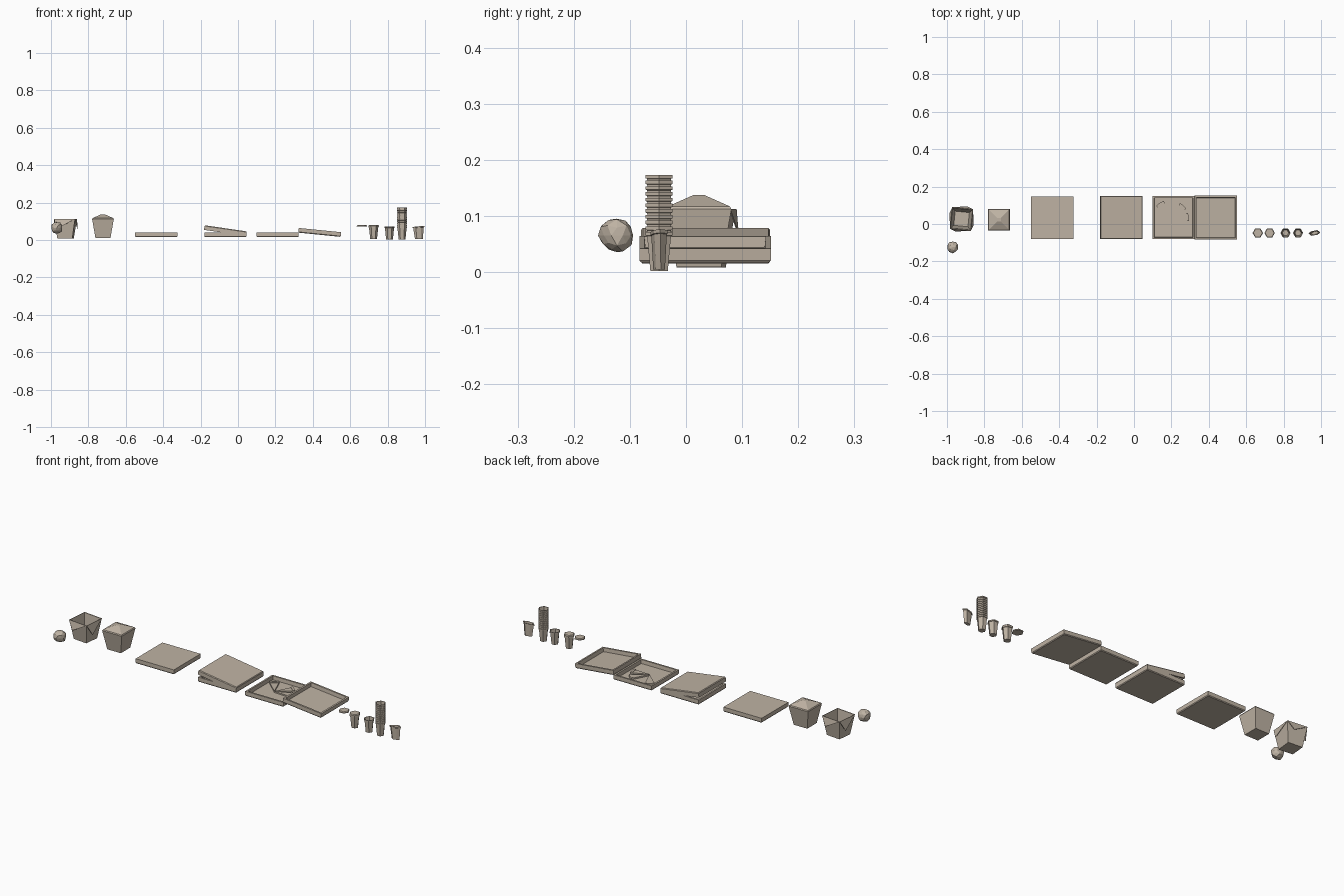
import bpy, bmesh, math, random
from mathutils import Vector

cube = bpy.data.objects.get("Cube")
if cube:
    bpy.data.objects.remove(cube, do_unlink=True)

paper = bpy.data.materials.new("kraft_paper")
paper.use_nodes = True
colour = (0.52, 0.45, 0.37, 1)
paper.diffuse_color = colour
paper.node_tree.nodes["Principled BSDF"].inputs["Base Color"].default_value = colour


def finish(name, bm, loc=(0, 0, 0), rot=(0, 0, 0), scale=(1, 1, 1)):
    bmesh.ops.recalc_face_normals(bm, faces=bm.faces)
    mesh = bpy.data.meshes.new(name)
    bm.to_mesh(mesh)
    bm.free()
    mesh.materials.append(paper)
    ob = bpy.data.objects.new(name, mesh)
    ob.location, ob.rotation_euler, ob.scale = loc, rot, scale
    bpy.context.collection.objects.link(ob)
    return ob


def loft(name, rings, sides, loc, **kw):
    """Stack of polygon rings (half width, z), capped at both ends."""
    bm = bmesh.new()
    turn = math.pi / 4 if sides == 4 else 0
    grow = math.sqrt(2) if sides == 4 else 1
    loops = []
    for r, z in rings:
        angles = [turn + math.tau * i / sides for i in range(sides)]
        loops.append([bm.verts.new((r * grow * math.cos(a), r * grow * math.sin(a), z)) for a in angles])
    for a, b in zip(loops, loops[1:]):
        for i in range(sides):
            j = (i + 1) % sides
            bm.faces.new((a[i], a[j], b[j], b[i]))
    bm.faces.new(loops[0])
    bm.faces.new(loops[-1])
    return finish(name, bm, loc, **kw)


def prism(name, points, height, loc, **kw):
    bm = bmesh.new()
    face = bm.faces.new([bm.verts.new((x, y, 0)) for x, y in points])
    top = bmesh.ops.extrude_face_region(bm, geom=[face])["geom"]
    bmesh.ops.translate(bm, vec=(0, 0, height), verts=[v for v in top if isinstance(v, bmesh.types.BMVert)])
    return finish(name, bm, loc, **kw)


# Flat square boxes: closed, ajar, and wide open
H = 0.0125
SOLID = [(0.11, -H), (0.113, 0.004 - H), (0.113, H)]
TRAY = [(0.112, -H), (0.115, 0.004 - H), (0.115, H), (0.106, H), (0.104, 0.005 - H)]
loft("closed_flat_box", SOLID, 4, (-0.437, 0.033, 0.028))
loft("ajar_box_base", TRAY, 4, (-0.0675, 0.035, 0.028), scale=(0.98, 1, 1))
loft("ajar_box_lid", TRAY, 4, (-0.0675, 0.035, 0.05), rot=(math.pi, 0.145, 0), scale=(0.99, 1, 1))
loft("open_box_base", TRAY, 4, (0.212, 0.034, 0.028), scale=(0.98, 1, 1))
loft("open_box_lid", TRAY, 4, (0.437, 0.034, 0.0405), rot=(0, 0.1, 0), scale=(0.99, 1.02, 1))

# Leftover slices sharing one centre
for n, (angle, length) in enumerate([(125, 0.11), (50, 0.1), (10, 0.095)]):
    arc = [math.radians(angle + d) for d in (-13, -5, 5, 13)]
    outline = [(0, 0)] + [(length * math.cos(a), length * math.sin(a)) for a in arc]
    prism(f"slice_{n + 1}", outline, 0.008, (0.2, 0.022, 0.02))
    crust = [(f * length * math.cos(a), f * length * math.sin(a))
             for f, side in ((1, arc), (0.88, arc[::-1])) for a in side]
    prism(f"slice_crust_{n + 1}", crust, 0.011, (0.2, 0.022, 0.02))

# Closed takeaway box with a folded pyramid top
loft("closed_takeaway_box", [(0.04, 0.01), (0.058, 0.112), (0.055, 0.117), (0.01, 0.137)],
     4, (-0.722, 0.023, 0))

# Open takeaway box, with loose triangular flaps
open_box = (-0.922, 0.027, 0)
loft("open_takeaway_box", [(0.04, 0.008), (0.056, 0.112), (0.054, 0.112), (0.038, 0.012)],
     4, open_box, rot=(0, 0, -0.1))
for n in range(4):
    bm = bmesh.new()
    drop = 0.055 if n % 2 == 0 else 0.045
    corners = [(0.056, -0.056, 0.112), (0.056, 0.056, 0.112), (0.068, -0.025, 0.112 - drop)]
    bm.faces.new([bm.verts.new(c) for c in corners])
    flap = finish(f"takeaway_flap_{n + 1}", bm, open_box, (0, 0, -0.1 + n * math.pi / 2))
    flap.modifiers.new("thickness", 'SOLIDIFY').thickness = 0.002

# Crumpled paper ball
random.seed(4)
bm = bmesh.new()
bmesh.ops.create_icosphere(bm, subdivisions=2, radius=0.032)
for v in bm.verts:
    v.co *= random.uniform(0.88, 1.08)
    v.co.x = max(-0.029, min(0.029, v.co.x))
finish("paper_ball", bm, (-0.969, -0.123, 0.065))

# Six-sided cups: lid, lidded, open, stacked and crushed
CUP = [(0.018, 0), (0.0245, 0.062), (0.0275, 0.063), (0.0275, 0.069), (0.024, 0.069), (0.017, 0.003)]
LID = [(0.028, 0), (0.028, 0.004), (0.024, 0.008)]
CY = -0.048
loft("loose_lid", LID, 6, (0.662, CY, 0.071))
loft("lidded_cup", CUP, 6, (0.725, CY, 0.004))
loft("fitted_lid", LID, 6, (0.725, CY, 0.072))
loft("open_cup", CUP, 6, (0.81, CY, 0.003))
for n in range(11):
    loft(f"stacked_cup_{n + 1}", CUP, 6, (0.877, CY, 0.002 + 0.0102 * n))

crushed = loft("crushed_cup", CUP, 6, (0.967, CY, 0.004), scale=(1.15, 0.52, 1))
for v in crushed.data.vertices:
    # Pinch and skew the walls
    v.co += Vector((0.003 * math.sin(v.co.z * 60), 0.006 * math.sin(v.co.x * 90), 0.12 * v.co.x * v.co.z / 0.07))
